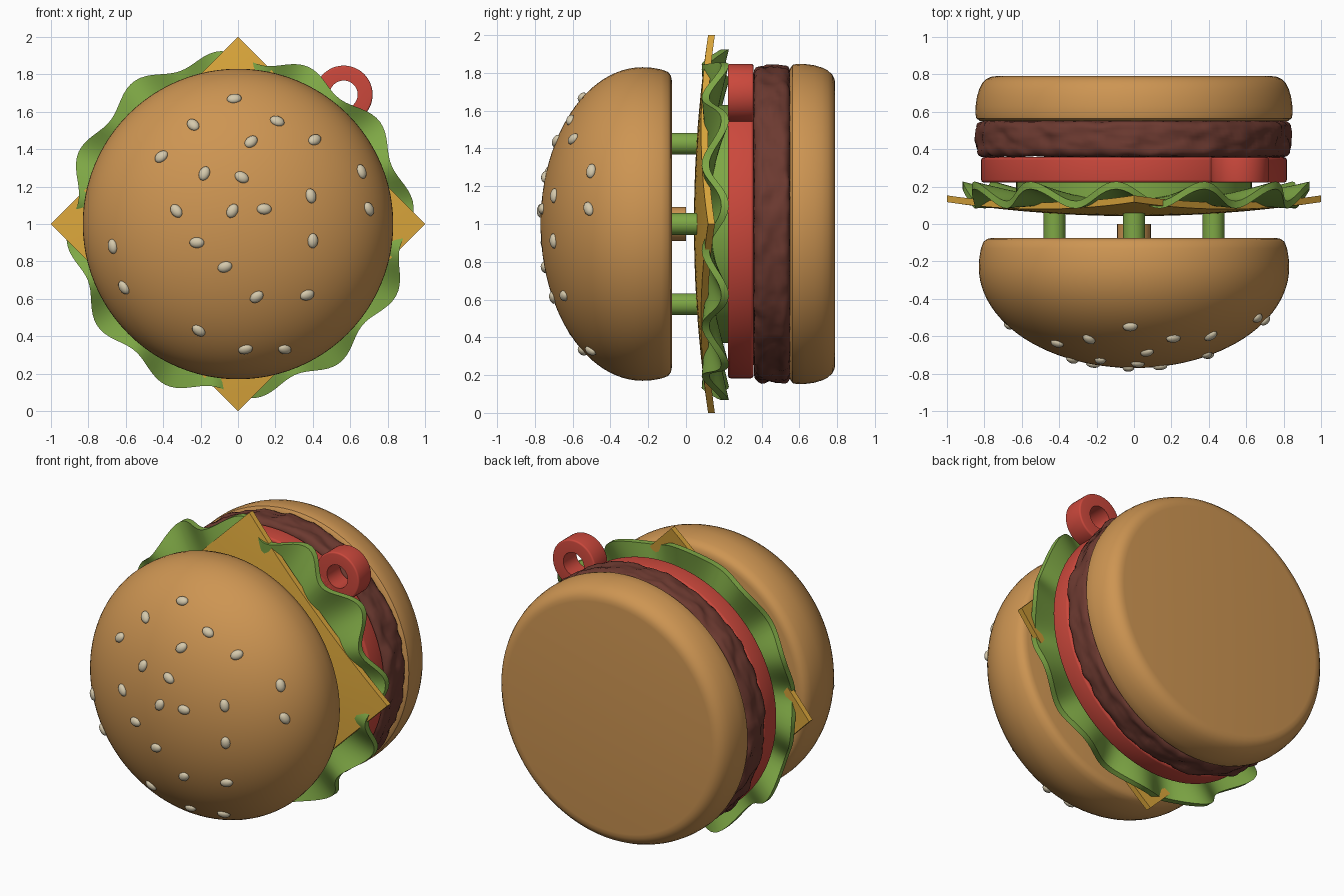
import bpy, bmesh, math
from mathutils import Vector, Matrix, noise

if "Cube" in bpy.data.objects:
    bpy.data.objects.remove(bpy.data.objects["Cube"])

CZ = 1.0  # height of the burger axis, which runs along y


def material(name, rgb):
    m = bpy.data.materials.new(name)
    m.diffuse_color = (*rgb, 1)
    m.use_nodes = True
    m.node_tree.nodes["Principled BSDF"].inputs["Base Color"].default_value = m.diffuse_color
    return m


BUN = material("toasted_bun", (0.61, 0.30, 0.085))
GREEN = material("lettuce_green", (0.21, 0.39, 0.06))
CHEESE = material("cheese_yellow", (0.72, 0.39, 0.045))
RED = material("tomato_red", (0.60, 0.065, 0.045))
MEAT = material("meat_brown", (0.15, 0.042, 0.030))
SEED = material("sesame_cream", (0.66, 0.58, 0.41))


def finish(name, bm, mat, angle=40):
    bmesh.ops.recalc_face_normals(bm, faces=bm.faces)
    me = bpy.data.meshes.new(name)
    bm.to_mesh(me)
    bm.free()
    me.materials.append(mat)
    ob = bpy.data.objects.new(name, me)
    bpy.context.collection.objects.link(ob)
    bpy.ops.object.select_all(action='DESELECT')
    bpy.context.view_layer.objects.active = ob
    ob.select_set(True)
    bpy.ops.object.shade_smooth_by_angle(angle=math.radians(angle))
    return ob


def lathe(name, profile, mat, cx=0, cz=CZ, n=96, closed=False, warp=None, angle=40):
    """Turn (radius, y) points around the y direction; caps the ends unless closed."""
    bm = bmesh.new()
    rings = []
    for r, y in profile:
        ring = []
        for i in range(n):
            a = math.tau * i / n
            rr, yy = warp(r, y, a) if warp else (r, y)
            ring.append(bm.verts.new((cx + rr * math.cos(a), yy, cz + rr * math.sin(a))))
        rings.append(ring)
    pairs = list(zip(rings, rings[1:] + (rings[:1] if closed else [])))
    for p, q in pairs:
        for i in range(n):
            j = (i + 1) % n
            bm.faces.new((p[i], p[j], q[j], q[i]))
    if not closed:
        bm.faces.new(rings[0])
        bm.faces.new(rings[-1])
    return finish(name, bm, mat, angle)


def rounded(r, y0, y1, b, steps=4):
    """Side profile of a disc with rounded rims."""
    arc = [math.pi / 2 * i / steps for i in range(steps + 1)]
    low = [(r - b + b * math.sin(t), y0 + b - b * math.cos(t)) for t in arc]
    high = [(r - b + b * math.cos(t), y1 - b + b * math.sin(t)) for t in arc]
    return low + high


# Crown bun: rounded rim and a domed front
R, DOME, YC = 0.83, 0.54, -0.23


def dome_y(r):
    return YC - DOME * math.sqrt(max(0, 1 - (r / R) ** 2))


crown = [(0.76, -0.075), (0.785, -0.08), (0.805, -0.095), (0.818, -0.13), (0.827, -0.18)]
crown += [(R * math.cos(t), YC - DOME * math.sin(t))
          for t in (math.pi / 2 * i / 24 for i in range(24))] + [(0.012, YC - DOME)]
lathe("crown_bun", crown, BUN)

# Sesame seeds: x, z, tilt in degrees
seeds = [(-.02, 1.67, 10), (-.24, 1.53, -50), (.21, 1.55, -20), (.07, 1.44, 45),
         (.41, 1.45, 35), (-.41, 1.36, 35), (-.18, 1.27, 70), (.02, 1.25, -30),
         (.66, 1.28, 100), (.39, 1.15, 100), (.70, 1.08, -45), (.14, 1.08, 0),
         (-.03, 1.07, 60), (-.33, 1.07, -50), (-.22, .90, 0), (.40, .91, 90),
         (-.67, .88, 100), (-.07, .77, 20), (-.61, .66, -50), (.10, .61, 40),
         (.37, .62, 10), (-.21, .43, -45), (.04, .33, 25), (.25, .33, -40)]
bm = bmesh.new()
for x, z, tilt in seeds:
    dz = z - CZ
    y = dome_y(math.hypot(x, dz))
    normal = Vector((x / R ** 2, (y - YC) / DOME ** 2, dz / R ** 2)).normalized()
    t = math.radians(tilt)
    along = Vector((math.cos(t), 0, math.sin(t)))
    along = (along - normal * along.dot(normal)).normalized()
    basis = Matrix((along, normal.cross(along), normal)).transposed().to_4x4()
    place = Matrix.Translation((x, y, z)) @ basis @ Matrix.Diagonal((0.040, 0.029, 0.022, 1))
    bmesh.ops.create_uvsphere(bm, u_segments=14, v_segments=8, radius=1, matrix=place)
finish("sesame_seeds", bm, SEED, 80)

# Heel bun: flat back with a soft rim
heel = [(0.80, 0.55), (0.825, 0.552), (0.843, 0.565), (0.848, 0.59), (0.847, 0.63), (0.840, 0.68),
        (0.828, 0.72), (0.812, 0.752), (0.79, 0.775), (0.765, 0.787), (0.74, 0.79)]
lathe("heel_bun", heel, BUN)


# Patty: rounded disc with a lumpy side
def lumpy(r, y, a):
    p = Vector((math.cos(a) * 7, y * 12, math.sin(a) * 7))
    return r + 0.022 * noise.noise(p) + 0.008 * noise.noise(p * 2.5), y + 0.006 * noise.noise(p * 1.5)


side = rounded(0.838, 0.36, 0.55, 0.04)
patty = side[:5] + [(0.838, 0.40 + 0.11 * i / 8) for i in range(1, 8)] + side[5:]
lathe("patty", patty, MEAT, n=180, warp=lumpy, angle=70)

# Tomato slice with its hanging loop
lathe("tomato_slice", rounded(0.817, 0.222, 0.357, 0.015), RED)
outer = rounded(0.155, 0.222, 0.357, 0.01)
lathe("hanging_loop", outer + [(0.075, 0.357), (0.075, 0.222)], RED,
      cx=0.565, cz=1.692, n=48, closed=True)


# Lettuce: ruffled leaf that waves more towards its edge
def ruffle(r, y, a):
    t = min(1, max(0, (r - 0.5) / 0.4)) ** 1.3
    w = math.cos(12 * (a + math.radians(84)))
    drift = 0.012 * math.sin(3 * a + 1)
    return r + t * (0.032 * w + drift), y + t * 0.052 * w


radii = [0.45 + 0.45 * i / 12 for i in range(13)]


def leaf_y(r):
    return 0.09 + 0.045 * (r / 0.9) ** 2


leaf = [(r, leaf_y(r)) for r in radii] + [(r, leaf_y(r) + 0.04) for r in reversed(radii)]
lathe("lettuce_leaf", leaf, GREEN, n=192, warp=ruffle, angle=60)
lathe("lettuce_core", [(0.63, 0.10), (0.63, 0.23)], GREEN)

# Cheese: square slice on its corner, bending back towards the corners
bm = bmesh.new()
bmesh.ops.create_grid(bm, x_segments=20, y_segments=20, size=0.7071)
for v in bm.verts:
    x, z = (v.co.x - v.co.y) * 0.7071, (v.co.x + v.co.y) * 0.7071
    v.co = (x, 0.042 + 0.075 * (x * x + z * z), CZ + z)
shell = bmesh.ops.extrude_face_region(bm, geom=bm.faces[:])
bmesh.ops.translate(bm, vec=(0, 0.036, 0),
                    verts=[g for g in shell["geom"] if isinstance(g, bmesh.types.BMVert)])
finish("cheese_slice", bm, CHEESE)

# Connecting pegs around a central boss on the crown bun
for i in range(4):
    a = math.pi / 2 * i
    lathe("peg", [(0.058, -0.10), (0.058, 0.10)], GREEN,
          cx=0.425 * math.cos(a), cz=CZ + 0.425 * math.sin(a), n=32)
lathe("centre_boss", [(0.09, -0.10), (0.09, 0.0)], BUN, n=32)
